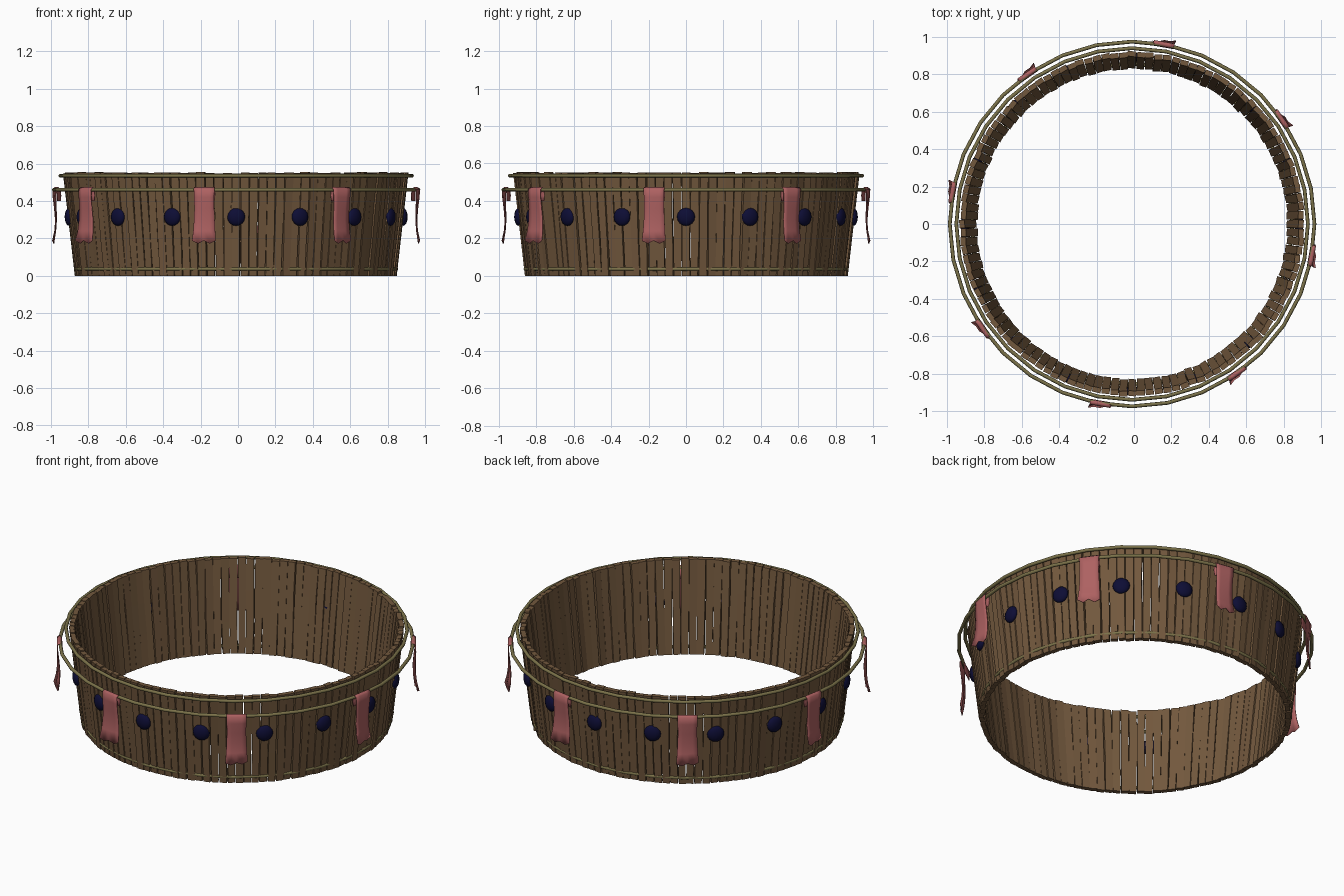
import bpy, bmesh, math, random
from mathutils import Matrix, Vector

if "Cube" in bpy.data.objects:
    bpy.data.objects.remove(bpy.data.objects["Cube"])
random.seed(4)
CX = -0.01


def material(name, rgb):
    m = bpy.data.materials.new(name)
    m.diffuse_color = (*rgb, 1)
    m.use_nodes = True
    m.node_tree.nodes["Principled BSDF"].inputs["Base Color"].default_value = m.diffuse_color
    return m


WOOD = material("brown wood", (0.17, 0.098, 0.047))
ROPE = material("olive rope", (0.20, 0.17, 0.068))
CLOTH = material("faded red cloth", (0.42, 0.12, 0.12))
STUD = material("navy stud", (0.004, 0.004, 0.035))


def finish(bm, name, mat, smooth=False):
    bmesh.ops.recalc_face_normals(bm, faces=bm.faces[:])
    me = bpy.data.meshes.new(name)
    bm.to_mesh(me)
    bm.free()
    me.materials.append(mat)
    for p in me.polygons:
        p.use_smooth = smooth
    ob = bpy.data.objects.new(name, me)
    ob.location.x = CX
    bpy.context.collection.objects.link(ob)
    return ob


def polar(r, a, z):
    return Vector((r * math.cos(a), r * math.sin(a), z))


# Wall of slightly uneven upright slats, flaring outward to the top
bm = bmesh.new()
N, T, H = 120, 0.028, 0.55
for i in range(N):
    a = 2 * math.pi * i / N
    yaw = random.uniform(-0.15, 0.15)
    shift = random.uniform(-0.004, 0.004)
    rings = []
    for k in range(4):
        t = k / 3
        z = H * t + (random.uniform(-0.004, 0.004) if k == 3 else 0)
        r = 0.843 + 0.063 * t + shift
        w = (0.0205 + 0.002 * t) * random.uniform(0.93, 1.04)
        rot = Matrix.Rotation(a + yaw, 3, 'Z')
        side = Vector((-math.sin(a), math.cos(a), 0)) * random.uniform(-0.002, 0.002)
        rings.append([bm.verts.new(polar(r, a, z) + side + rot @ Vector((x * T / 2, y * w, 0)))
                      for x, y in ((-1, -1), (1, -1), (1, 1), (-1, 1))])
    bm.faces.new(rings[0][::-1])
    bm.faces.new(rings[-1])
    for lo, hi in zip(rings, rings[1:]):
        for j in range(4):
            n = (j + 1) % 4
            bm.faces.new((lo[j], lo[n], hi[n], hi[j]))
finish(bm, "slat_wall", WOOD)


# Hoops around the base, the rim and the loose banner line
def hoop(name, R, z, r=0.010, seg=32, sides=8):
    bm = bmesh.new()
    v = [[bm.verts.new(polar(R + r * math.cos(2 * math.pi * j / sides), 2 * math.pi * i / seg,
                             z + r * math.sin(2 * math.pi * j / sides)))
          for j in range(sides)] for i in range(seg)]
    for i in range(seg):
        for j in range(sides):
            n, m = (i + 1) % seg, (j + 1) % sides
            bm.faces.new((v[i][j], v[n][j], v[n][m], v[i][m]))
    finish(bm, name, ROPE, True)


hoop("base_hoop", 0.857, 0.037)
hoop("rim_hoop", 0.94, 0.535)
hoop("banner_line", 0.975, 0.46)

# Flattened round studs
bm = bmesh.new()
for i in range(16):
    a = math.pi * i / 8
    mat = (Matrix.Translation(polar(0.893, a, 0.315)) @ Matrix.Rotation(a, 4, 'Z')
           @ Matrix.Diagonal((0.024, 0.048, 0.048, 1)))
    bmesh.ops.create_uvsphere(bm, u_segments=12, v_segments=8, radius=1, matrix=mat)
finish(bm, "studs", STUD, True)

# Cloth strips folded over the line: path of (radial offset, height, half width)
PATH = [(-0.013, 0.40, 0.052), (-0.014, 0.43, 0.056), (-0.011, 0.462, 0.056), (0, 0.472, 0.056),
        (0.012, 0.462, 0.056), (0.011, 0.42, 0.054), (0.006, 0.36, 0.053), (0.003, 0.30, 0.055),
        (0.007, 0.24, 0.058), (0.018, 0.18, 0.062)]
bm = bmesh.new()
for i in range(8):
    a = math.radians(-10 + 45 * i)
    rot = Matrix.Rotation(a, 3, 'Z')
    rows = []
    for k, (d, z, w) in enumerate(PATH):
        drop = max(0, (0.46 - z) / 0.28) if k > 3 else 0
        row = []
        for s in (-1, -0.5, 0, 0.5, 1):
            wave = -0.012 * s * drop + 0.004 * drop * math.cos(s * 5)
            sag = 0.008 * math.cos(s * 6) if k == len(PATH) - 1 else 0
            row.append(bm.verts.new(rot @ Vector((0.975 + d + wave, s * w, z + sag))))
        rows.append(row)
    for p, q in zip(rows, rows[1:]):
        for j in range(4):
            bm.faces.new((p[j], p[j + 1], q[j + 1], q[j]))
ob = finish(bm, "cloth_strips", CLOTH, True)
mod = ob.modifiers.new("thickness", 'SOLIDIFY')
mod.thickness = 0.004
mod.offset = 0
